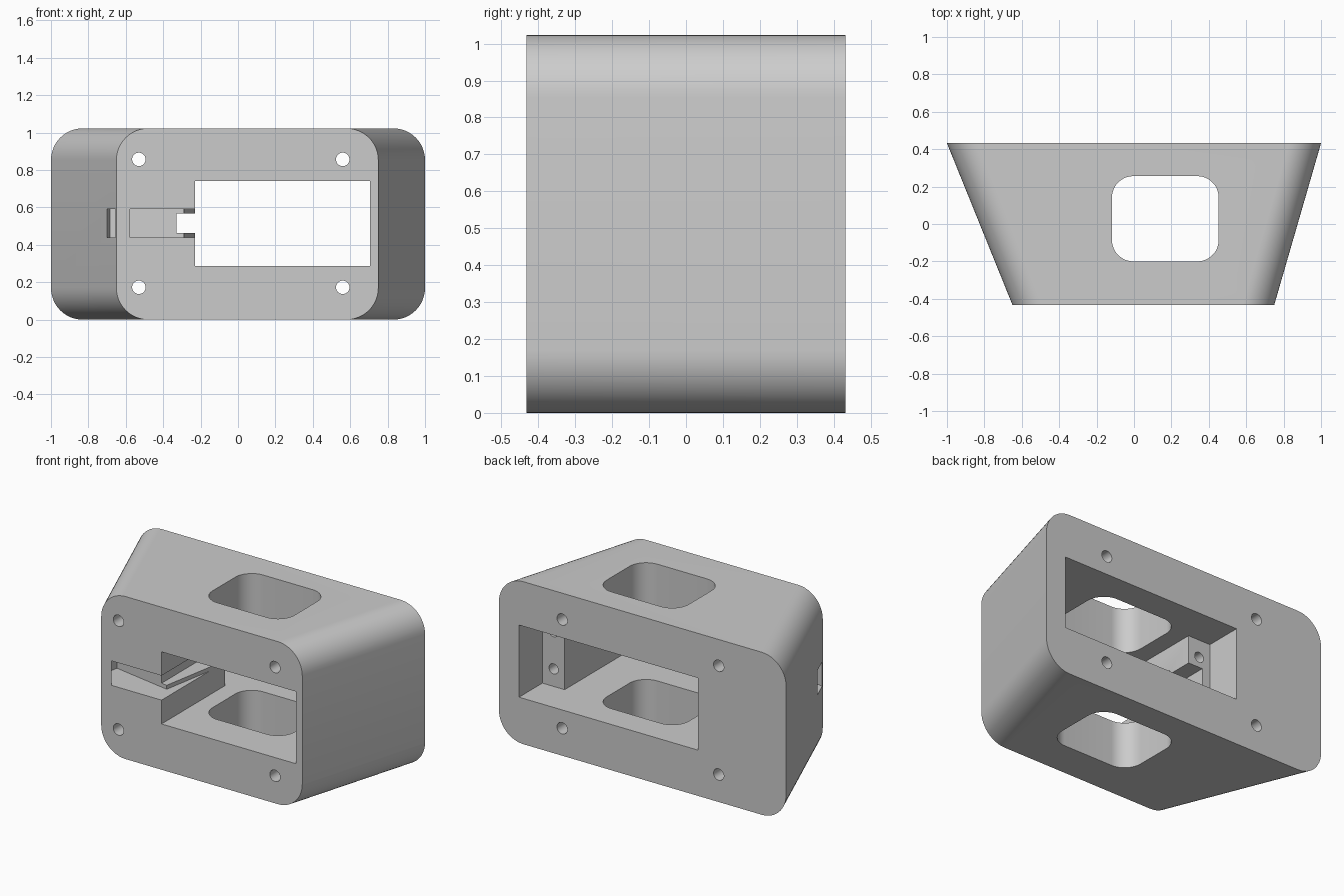
import bpy, bmesh, math

if "Cube" in bpy.data.objects:
    bpy.data.objects.remove(bpy.data.objects["Cube"])

H, D = 1.023, 0.432          # body height, half depth
grey = bpy.data.materials.new("light grey")
grey.diffuse_color = (0.6, 0.6, 0.6, 1)
grey.use_nodes = True
grey.node_tree.nodes["Principled BSDF"].inputs["Base Color"].default_value = grey.diffuse_color


def loft(name, ring_a, ring_b):
    """Closed solid between two matching rings of 3D points."""
    bm = bmesh.new()
    a = [bm.verts.new(p) for p in ring_a]
    b = [bm.verts.new(p) for p in ring_b]
    n = len(a)
    bm.faces.new(a)
    bm.faces.new(b[::-1])
    for i in range(n):
        j = (i + 1) % n
        bm.faces.new((a[j], a[i], b[i], b[j]))
    bmesh.ops.recalc_face_normals(bm, faces=bm.faces)
    me = bpy.data.meshes.new(name)
    bm.to_mesh(me)
    bm.free()
    ob = bpy.data.objects.new(name, me)
    me.materials.append(grey)
    bpy.context.collection.objects.link(ob)
    return ob


def rounded(x0, x1, y0, y1, r, seg=12):
    """Rounded rectangle outline."""
    pts = []
    for k, (cx, cy) in enumerate([(x1 - r, y1 - r), (x0 + r, y1 - r),
                                  (x0 + r, y0 + r), (x1 - r, y0 + r)]):
        for i in range(seg + 1):
            t = math.pi / 2 * (k + i / seg)
            pts.append((cx + r * math.cos(t), cy + r * math.sin(t)))
    return pts


def prism_z(name, pts, z0, z1):
    return loft(name, [(x, y, z0) for x, y in pts], [(x, y, z1) for x, y in pts])


def bore_y(name, cx, cz, r, y0, y1, n=32):
    ring = [(cx + r * math.cos(2 * math.pi * i / n), cz + r * math.sin(2 * math.pi * i / n))
            for i in range(n)]
    return loft(name, [(x, y0, z) for x, z in ring], [(x, y1, z) for x, z in ring])


# tapered housing with rounded long edges
front = rounded(-0.65, 0.75, 0, H, 0.17)
back = rounded(-1.0, 1.0, 0, H, 0.17)
housing = loft("housing", [(x, -D, z) for x, z in front], [(x, D, z) for x, z in back])

cutters = []
# front window widening into the rear pocket
cutters.append(prism_z("window_cut", [(-0.23, -1), (0.705, -1), (0.705, 0.2), (0.86, 0.2),
                                      (0.86, 1), (-0.385, 1), (-0.385, 0.2), (-0.23, 0.2)],
                       0.288, 0.742))
# vertical opening through top and bottom
cutters.append(prism_z("vertical_cut", rounded(-0.118, 0.453, -0.2, 0.256, 0.115), -1, 2))
# tilted cable channel to the left wall, and its narrow slot to the pocket
cutters.append(prism_z("channel_cut", [(-0.719, -0.407), (-0.2, -0.499), (-0.2, 0.215),
                                       (-0.29, -0.295), (-0.685, -0.225)], 0.438, 0.592))
cutters.append(prism_z("slot_cut", [(-0.33, -0.4), (-0.2, -0.4), (-0.2, 0.3), (-0.33, 0.3)],
                       0.463, 0.567))
# corner through holes and blind holes in the pocket ledges
for x in (-0.53, 0.56):
    for z in (0.173, 0.857):
        cutters.append(bore_y("bolt_hole_cut", x, z, 0.036, -1, 1))
for x in (-0.307, 0.782):
    for z in (0.398, 0.632):
        cutters.append(bore_y("ledge_hole_cut", x, z, 0.032, 0.0, 0.3))

# apply the cuts
bpy.context.view_layer.objects.active = housing
housing.select_set(True)
for c in cutters:
    m = housing.modifiers.new("cut", 'BOOLEAN')
    m.operation, m.solver, m.object = 'DIFFERENCE', 'EXACT', c
    bpy.ops.object.modifier_apply(modifier=m.name)
    bpy.data.objects.remove(c, do_unlink=True)
bpy.ops.object.shade_smooth_by_angle(angle=math.radians(30))
